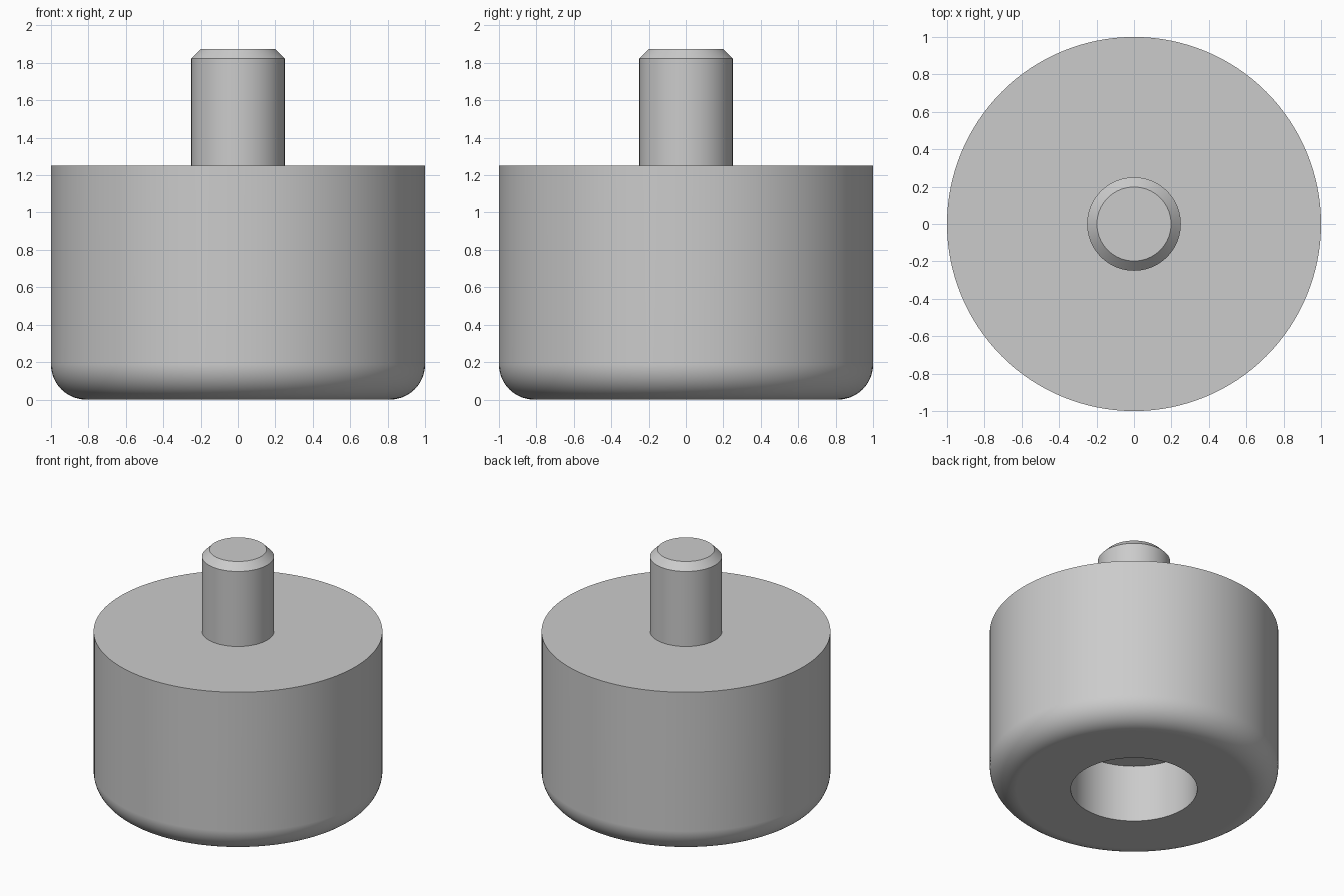
import bpy, bmesh
from math import sin, cos, pi, radians

old = bpy.data.objects.get("Cube")
if old:
    bpy.data.objects.remove(old, do_unlink=True)

SEGMENTS = 128

# Single grey finish
grey = bpy.data.materials.new("light_grey")
colour = (0.6, 0.6, 0.6, 1)
grey.use_nodes = True
grey.diffuse_color = colour
for node in grey.node_tree.nodes:
    if node.type == "BSDF_PRINCIPLED":
        node.inputs["Base Color"].default_value = colour


def lathe(name, profile):
    """Turn a (radius, z) profile about z and cap both ends."""
    bm = bmesh.new()
    rings = [[bm.verts.new((r * cos(2 * pi * i / SEGMENTS),
                            r * sin(2 * pi * i / SEGMENTS), z))
              for i in range(SEGMENTS)] for r, z in profile]
    for a, b in zip(rings, rings[1:]):
        for i in range(SEGMENTS):
            j = (i + 1) % SEGMENTS
            bm.faces.new((a[i], a[j], b[j], b[i]))
    bm.faces.new(rings[0])
    bm.faces.new(rings[-1])
    bmesh.ops.recalc_face_normals(bm, faces=bm.faces[:])
    mesh = bpy.data.meshes.new(name)
    bm.to_mesh(mesh)
    bm.free()
    mesh.materials.append(grey)
    obj = bpy.data.objects.new(name, mesh)
    bpy.context.collection.objects.link(obj)
    bpy.ops.object.select_all(action="DESELECT")
    obj.select_set(True)
    bpy.context.view_layer.objects.active = obj
    bpy.ops.object.shade_smooth_by_angle(angle=radians(30))
    # Keeps the flat faces flat beside the rounded edge
    weighted = obj.modifiers.new("weighted_normals", "WEIGHTED_NORMAL")
    weighted.keep_sharp = True
    return obj


# Body: blind hole in the underside, rounded lower edge, flat top
BODY_TOP, HOLE, FILLET, STEPS = 1.25, 0.4375, 0.1875, 14
fillet = [(1 - FILLET + FILLET * sin(t), FILLET - FILLET * cos(t))
          for t in (pi / 2 * k / STEPS for k in range(STEPS + 1))]
lathe("body", [(HOLE, HOLE), (HOLE, 0)] + fillet + [(1, BODY_TOP)])

# Stud: straight pin with a chamfered tip
STUD, TIP, CHAMFER = 0.25, 1.875, 0.052
lathe("stud", [(STUD, BODY_TOP), (STUD, TIP - CHAMFER), (STUD - CHAMFER, TIP)])
